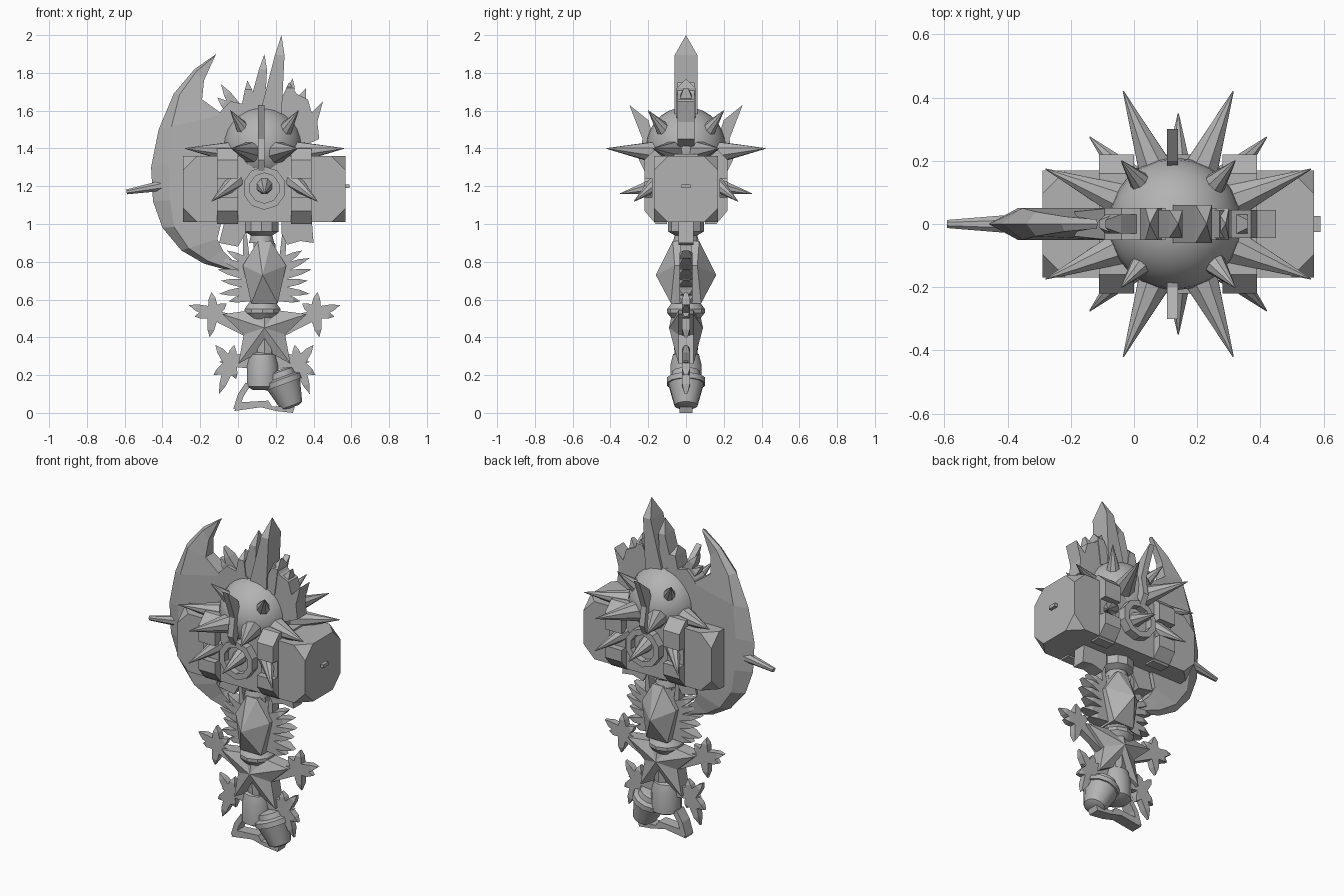
import bpy, bmesh, math
from mathutils import Vector

if "Cube" in bpy.data.objects:
    bpy.data.objects.remove(bpy.data.objects["Cube"])

steel = bpy.data.materials.new("plain_grey")
steel.use_nodes = True
GREY = (0.45, 0.45, 0.45, 1)
steel.diffuse_color = GREY
steel.node_tree.nodes["Principled BSDF"].inputs["Base Color"].default_value = GREY

CX = 0.14  # x of the handle axis


def finish(name, bm, smooth=False):
    bmesh.ops.recalc_face_normals(bm, faces=bm.faces)
    mesh = bpy.data.meshes.new(name)
    bm.to_mesh(mesh)
    bm.free()
    mesh.materials.append(steel)
    ob = bpy.data.objects.new(name, mesh)
    bpy.context.collection.objects.link(ob)
    if smooth:
        bpy.ops.object.select_all(action='DESELECT')
        ob.select_set(True)
        bpy.context.view_layer.objects.active = ob
        bpy.ops.object.shade_smooth_by_angle(angle=math.radians(35))
    return ob


def hull(name, points):
    bm = bmesh.new()
    for p in points:
        bm.verts.new(p)
    bmesh.ops.convex_hull(bm, input=bm.verts)
    bmesh.ops.dissolve_limit(bm, angle_limit=0.01, verts=bm.verts, edges=bm.edges)
    return finish(name, bm)


def cut_box(name, x0, x1, y0, y1, z0, z1, c=0.0):
    """Box whose corners are clipped by c."""
    pts = []
    for x, sx in ((x0, 1), (x1, -1)):
        for y, sy in ((y0, 1), (y1, -1)):
            for z, sz in ((z0, 1), (z1, -1)):
                if c:
                    pts += [(x + sx * c, y, z), (x, y + sy * c, z), (x, y, z + sz * c)]
                else:
                    pts.append((x, y, z))
    return hull(name, pts)


def lathe(name, profile, centre, axis=(0, 0, 1), sides=16, smooth=True):
    """Turn (radius, height) pairs round an axis."""
    turn = Vector(axis).to_track_quat('Z', 'Y')
    bm = bmesh.new()
    rings = []
    for r, h in profile:
        ring = []
        for i in range(sides):
            a = math.tau * (i + 0.5) / sides
            ring.append(bm.verts.new(Vector(centre) + turn @ Vector((r * math.cos(a), r * math.sin(a), h))))
        rings.append(ring)
    for lo, hi in zip(rings, rings[1:]):
        for i in range(sides):
            j = (i + 1) % sides
            bm.faces.new((lo[i], lo[j], hi[j], hi[i]))
    bm.faces.new(rings[0])
    bm.faces.new(rings[-1])
    return finish(name, bm, smooth)


def spike(name, base, tip, r, sides=8, end=0.002):
    d = Vector(tip) - Vector(base)
    return lathe(name, [(r, 0), (end, d.length)], base, d, sides, False)


def plate(name, outline, t):
    """Flat plate with a front outline in x and z."""
    bm = bmesh.new()
    front = bm.faces.new([bm.verts.new((x, -t, z)) for x, z in outline])
    out = bmesh.ops.extrude_face_region(bm, geom=[front])
    new = [g for g in out["geom"] if isinstance(g, bmesh.types.BMVert)]
    bmesh.ops.translate(bm, verts=new, vec=(0, 2 * t, 0))
    bm.faces.new([v for v in front.verts]) if not front.is_valid else None
    return finish(name, bm)


def thorn(name, base, tip, w, t=0.02):
    """Flat tapering thorn in the x, z plane."""
    b, e = Vector(base), Vector(tip)
    d = (e - b).normalized()
    n = Vector((-d.y, d.x)) * w
    mid = b.lerp(e, 0.7)
    pts = []
    for q, s in ((b + n, t), (b - n, t), (mid + n * 0.55, t), (mid - n * 0.55, t), (e, t * 0.4)):
        pts += [(q.x, -s, q.y), (q.x, s, q.y)]
    return hull(name, pts)


# Hammer head
cut_box("hammer_head", -0.29, 0.57, -0.17, 0.17, 1.01, 1.36, 0.075)
cut_box("hammer_knob", 0.56, 0.59, -0.025, 0.025, 1.19, 1.21)
for side, x0 in (("right", -0.11), ("left", 0.28)):
    x1 = x0 + 0.11
    cut_box("band_" + side, x0, x1, -0.18, 0.18, 1.03, 1.37)
    for s in (-1, 1):
        for part, z0, z1, zi in (("upper", 1.24, 1.34, 1.4), ("lower", 1.14, 1.07, 1.0)):
            hull(f"band_{part}_block_{side}",
                 [(x, s * y, z) for x in (x0, x1)
                  for y, z in ((0.1, z0), (0.22, z0), (0.22, z1), (0.16, zi), (0.1, zi))])

# Rings with their central spikes
lathe("head_ring", [(0.08, -0.18), (0.08, -0.22), (0.115, -0.22), (0.115, 0.22), (0.08, 0.22), (0.08, 0.18)],
      (CX, 0, 1.19), (0, 1, 0), 10, False)
for s in (-1, 1):
    spike("ring_spike", (CX, s * 0.17, 1.2), (CX, s * 0.35, 1.16), 0.045)

# Spiked ball
bm = bmesh.new()
bmesh.ops.create_uvsphere(bm, u_segments=24, v_segments=14, radius=0.21)
bmesh.ops.translate(bm, verts=bm.verts, vec=(0.13, 0, 1.41))
finish("ball", bm, True)
for i in range(8):
    a = math.tau * (i + 0.5) / 8
    d = Vector((math.cos(a), math.sin(a), 0))
    c = Vector((CX, 0, 1.38))
    spike("long_spike", c + d * 0.17, c + d * 0.455 + Vector((0, 0, 0.02)), 0.062)
for sx in (-1, 1):
    for s in (-1, 1):
        spike("upper_spike", (CX + sx * 0.11, s * 0.12, 1.5), (CX + sx * 0.18, s * 0.2, 1.6), 0.04)
        spike("lower_spike", (CX + sx * 0.15, s * 0.14, 1.23), (CX + sx * 0.28, s * 0.275, 1.12), 0.05)

# Upright fins before and behind the ball
for s in (-1, 1):
    outline = ((0.16, 1.42), (0.22, 1.28), (0.25, 1.34), (0.23, 1.45), (0.3, 1.63), (0.2, 1.55))
    bm = bmesh.new()
    lo = bm.faces.new([bm.verts.new((0.105, s * y, z)) for y, z in outline])
    ext = bmesh.ops.extrude_face_region(bm, geom=[lo])["geom"]
    bmesh.ops.translate(bm, verts=[g for g in ext if isinstance(g, bmesh.types.BMVert)], vec=(0.035, 0, 0))
    finish("ball_fin", bm)

# Crescent axe blade, from outer edge through ridge to inner edge
outer = [(-0.115, 1.9), (-0.23, 1.82), (-0.34, 1.69), (-0.42, 1.5), (-0.46, 1.3),
         (-0.45, 1.12), (-0.4, 0.98), (-0.3, 0.86), (-0.18, 0.79), (0, 0.74)]
inner = [(-0.13, 1.87), (-0.18, 1.76), (-0.19, 1.66), (-0.08, 1.58), (0, 1.4),
         (0, 1.15), (-0.09, 1.0), (-0.11, 0.92), (-0.08, 0.86), (0, 0.78)]
bm = bmesh.new()
rows = []
for o, i in zip(outer, inner):
    o, i = Vector(o), Vector(i)
    m = o.lerp(i, 0.2)
    t = min(0.05, 0.008 + (o - i).length * 0.2)
    rows.append([bm.verts.new((p.x, y, p.y)) for p, y in ((o, 0), (m, -t), (i, -t), (i, t), (m, t))])
for a, b in zip(rows, rows[1:]):
    for k in range(5):
        n = (k + 1) % 5
        bm.faces.new((a[k], a[n], b[n], b[k]))
bm.faces.new(rows[0])
bm.faces.new(rows[-1])
finish("axe_blade", bm)
spike("blade_horn", (-0.36, 0, 1.21), (-0.59, 0, 1.17), 0.034, 8, 0.014)

# Jagged rear blade and the backing plate
plate("rear_blade", [(0.2, 1.6), (0.27, 1.75), (0.31, 1.69), (0.37, 1.66), (0.39, 1.59), (0.45, 1.65),
                     (0.42, 1.54), (0.43, 1.45), (0.36, 1.42), (0.2, 1.36)], 0.045)
plate("ball_backing", [(0.1, 1.62), (-0.04, 1.65), (-0.09, 1.6), (-0.13, 1.5), (-0.1, 1.44), (0.1, 1.38)], 0.05)

# Crystal crest
def crystal(name, x, w, tip, t, z0=1.56):
    sx = (tip[0] - x) * 0.72
    zs = z0 + (tip[1] - z0) * 0.76
    hull(name, [(x + dx, y, z0) for dx in (-w, w) for y in (-t, t)]
         + [(x + sx + dx, y, zs) for dx in (-w * 0.3, w * 0.55) for y in (-t, t)]
         + [(tip[0], 0, tip[1])])


crystal("tall_crystal", 0.17, 0.06, (0.23, 2.0), 0.06)
crystal("middle_crystal", 0.09, 0.05, (0.14, 1.9), 0.045)
crystal("small_crystal", 0.05, 0.045, (0.05, 1.76), 0.05)
crystal("back_crystal", 0.23, 0.05, (0.29, 1.77), 0.05)
for bx, tx, tz in ((0.02, -0.09, 1.74), (0.0, -0.11, 1.67), (0.3, 0.36, 1.72)):
    thorn("crest_thorn", (bx, 1.57), (tx, tz), 0.035, 0.03)

# Neck, handle core and gem
lathe("neck", [(0.07, 0.9), (0.06, 0.94), (0.095, 0.96), (0.095, 1.03)], (0.125, 0, 0), sides=10)
lathe("handle_core", [(0.06, 0.3), (0.07, 0.45), (0.06, 0.9)], (CX, 0, 0), sides=10)
hull("gem", [(0.13, s * 0.16, 0.73) for s in (-1, 1)]
     + [(CX + sx * w, s * y, z) for sx in (-1, 1) for s in (-1, 1)
        for w, y, z in ((0.115, 0.06, 0.78), (0.07, 0.08, 0.58), (0.035, 0.07, 0.91))])
lathe("lower_collar", [(0.06, 0.48), (0.1, 0.53), (0.1, 0.55), (0.07, 0.59)], (0.13, 0, 0), sides=10)
plate("right_bracket", [(-0.07, 1.02), (-0.1, 0.9), (0.0, 0.88), (0.04, 0.95), (0.04, 1.02)], 0.04)
plate("left_bracket", [(0.23, 1.03), (0.39, 1.03), (0.4, 0.9), (0.33, 0.91), (0.26, 0.89), (0.23, 0.95)], 0.04)

# Thorn fans and branching plates, mirrored about the handle
for side in (-1, 1):
    def m(x, z):
        return (CX + side * x, z)
    thorn("gem_strut", m(0.09, 0.75), m(0.11, 1.02), 0.02, 0.03)
    for z, tx, tz in ((0.78, 0.2, 0.86), (0.75, 0.24, 0.82), (0.72, 0.25, 0.76),
                      (0.68, 0.23, 0.7), (0.65, 0.24, 0.63), (0.62, 0.19, 0.59)):
        thorn("gem_thorn", m(0.06, z), m(tx, tz), 0.028, 0.035)
    for joint, root, tips in (
            ((0.27, 0.53), (0.08, 0.45), ((0.4, 0.57), (0.37, 0.51), (0.28, 0.64), (0.29, 0.4), (0.2, 0.58))),
            ((0.18, 0.26), (0.04, 0.28), ((0.26, 0.36), (0.27, 0.2), (0.24, 0.1), (0.16, 0.36), (0.15, 0.18)))):
        thorn("branch_stem", m(*root), m(joint[0] + 0.06, joint[1] + 0.01), 0.05)
        for tip in tips:
            thorn("branch_prong", m(*joint), m(*tip), 0.032)

# Star on the handle
bm = bmesh.new()
ring = []
for i in range(10):
    a = math.pi / 2 + math.tau * i / 10
    r = 0.115 if i % 2 else 0.235
    ring.append([bm.verts.new((CX + r * math.cos(a), y, 0.45 + r * math.sin(a))) for y in (-0.04, 0.04)])
apex = [bm.verts.new((CX, y, 0.45)) for y in (-0.09, 0.09)]
for a, b in zip(ring, ring[1:] + ring[:1]):
    bm.faces.new((a[0], b[0], b[1], a[1]))
    for k in (0, 1):
        bm.faces.new((a[k], b[k], apex[k]))
finish("star", bm)

# Grip end, tilted pommel and hooked guard
lathe("grip_end", [(0.05, 0.12), (0.085, 0.14), (0.085, 0.25), (0.07, 0.31), (0.04, 0.33)], (0.13, 0, 0))
lathe("pommel", [(0.04, -0.15), (0.062, -0.14), (0.095, -0.02), (0.104, -0.02), (0.104, 0.01),
                 (0.08, 0.02), (0.075, 0.05), (0.04, 0.06)], (0.235, 0, 0.17), (-0.07, 0, 0.19), 12)
plate("guard_hook", [(-0.025, 0.02), (0.0, 0.1), (0.04, 0.16), (0.07, 0.15), (0.03, 0.09), (0.01, 0.03)], 0.035)
plate("guard_bar", [(-0.02, 0.01), (0.0, 0.055), (0.16, 0.065), (0.18, 0.035), (0.3, 0.03), (0.29, 0.0), (0.2, 0.01), (0.12, 0.03)], 0.035)
